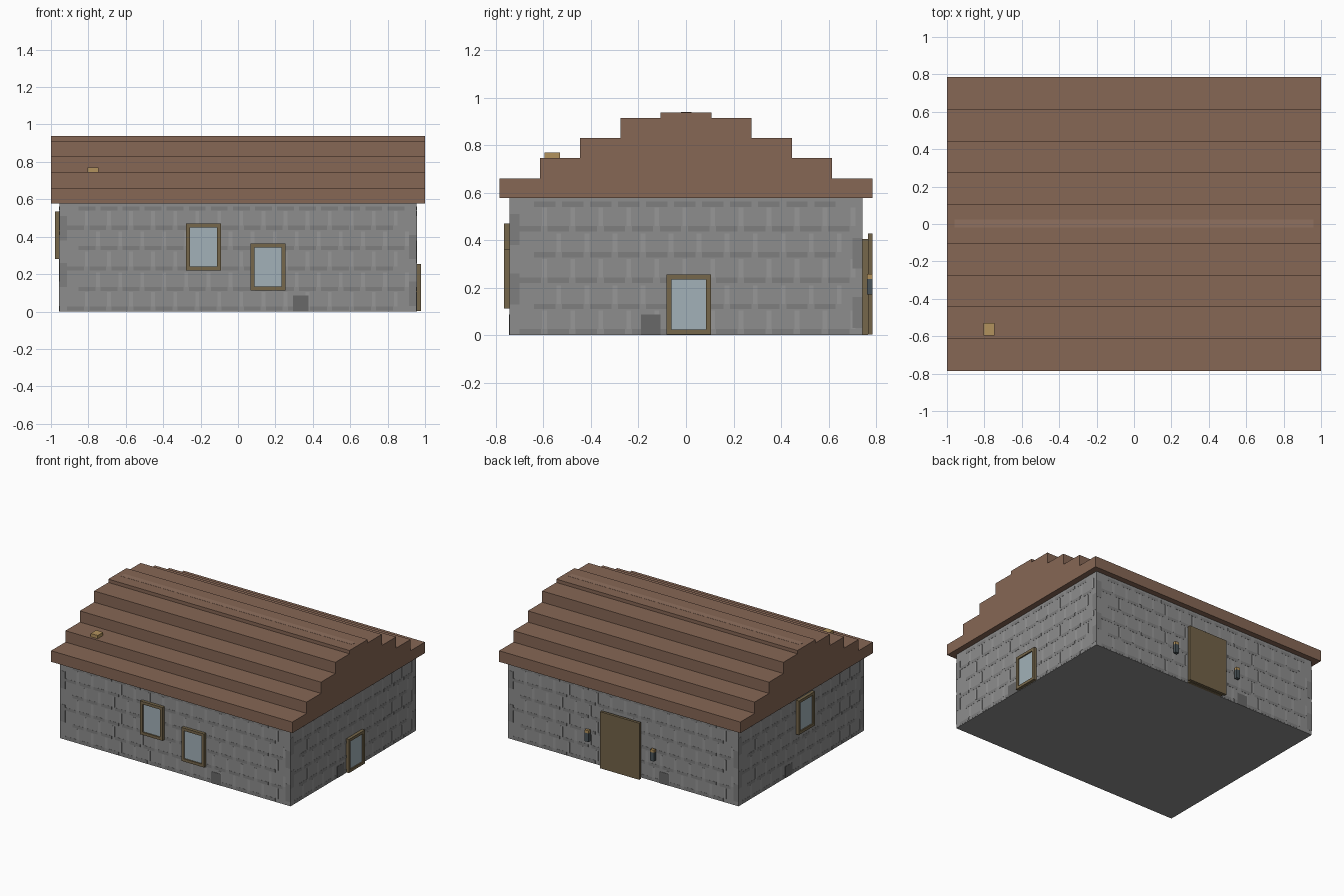
import bpy, bmesh
from mathutils import Matrix, Vector
from math import radians

if "Cube" in bpy.data.objects:
    bpy.data.objects.remove(bpy.data.objects["Cube"])

WX, WY, WH = 0.955, 0.742, 0.577          # wall half sizes and height
FACES = {"front": (0, WY, WX), "right": (90, WX, WY),
         "back": (180, WY, WX), "left": (270, WX, WY)}   # turn, distance, half width


def material(name, rgb):
    m = bpy.data.materials.new(name)
    m.diffuse_color = (*rgb, 1)
    m.use_nodes = True
    m.node_tree.nodes["Principled BSDF"].inputs["Base Color"].default_value = m.diffuse_color
    return m


ROOF = material("roof_brown", (0.24, 0.135, 0.09))
RIDGE = material("ridge_brown", (0.28, 0.165, 0.115))
STONE = material("stone", (0.27, 0.27, 0.27))
DARK = material("dark_stone", (0.21, 0.21, 0.21))
LIGHT = material("light_stone", (0.31, 0.31, 0.31))
VENT = material("vent_grey", (0.14, 0.14, 0.14))
WOOD = material("frame_wood", (0.18, 0.135, 0.07))
DOOR = material("door_wood", (0.17, 0.125, 0.065))
GLASS = material("glass", (0.36, 0.44, 0.48))
GOLD = material("gold", (0.45, 0.29, 0.11))
IRON = material("iron", (0.07, 0.09, 0.10))


def finish(bm, name, mat):
    mesh = bpy.data.meshes.new(name)
    bm.to_mesh(mesh)
    bm.free()
    mesh.materials.append(mat)
    ob = bpy.data.objects.new(name, mesh)
    bpy.context.collection.objects.link(ob)
    return ob


def boxes(name, mat, spans):
    """One object made of boxes given as (x0, x1, y0, y1, z0, z1)."""
    bm = bmesh.new()
    for x0, x1, y0, y1, z0, z1 in spans:
        mid = Vector((x0 + x1, y0 + y1, z0 + z1)) / 2
        size = (x1 - x0, y1 - y0, z1 - z0)
        bmesh.ops.create_cube(bm, size=1, matrix=Matrix.LocRotScale(mid, None, size))
    return finish(bm, name, mat)


def on_wall(name, mat, face, spans):
    """Boxes (u0, u1, z0, z1, depth0, depth1) laid on one wall face."""
    turn, dist, _ = FACES[face]
    ob = boxes(f"{face}_{name}", mat,
               [(u0, u1, -dist - d1, -dist - d0, z0, z1) for u0, u1, z0, z1, d0, d1 in spans])
    ob.data.transform(Matrix.Rotation(radians(turn), 4, "Z"))
    return ob


def window(name, face, u0, u1, z0, z1, b=0.021, d=0.023):
    on_wall(name + "_frame", WOOD, face, [
        (u0, u0 + b, z0, z1, 0, d), (u1 - b, u1, z0, z1, 0, d),
        (u0 + b, u1 - b, z0, z0 + b, 0, d), (u0 + b, u1 - b, z1 - b, z1, 0, d)])
    on_wall(name + "_glass", GLASS, face, [(u0 + b, u1 - b, z0 + b, z1 - b, 0, 0.014)])


# Main walls
boxes("walls", STONE, [(-WX, WX, -WY, WY, 0, WH)])

# Stone courses: dark ledges, light upright joints, corner stones and a low vent
ROWS = (0.005, 0.11, 0.22, 0.328, 0.437, 0.54)
for face, (_, _, half) in FACES.items():
    dark, light = [], []
    edge = half - 0.042
    for r, z in enumerate(ROWS):
        u = -edge + (0.06 if r % 2 else 0)
        while u + 0.09 < edge:
            dark.append((u, u + 0.09, z, z + 0.022, 0, 0.001))
            if r < 5:
                light.append((u + 0.095, u + 0.115, z + 0.022, z + 0.1, 0, 0.001))
            u += 0.118
    for s in (-1, 1):
        a, b = sorted((s * edge, s * half))
        for z in (0.13, 0.38) if s < 0 else (0.03, 0.28):
            dark.append((a, b, z, z + 0.13, 0, 0.001))
    on_wall("dark_courses", DARK, face, dark)
    on_wall("light_joints", LIGHT, face, light)
    v = -0.19 if face in ("right", "left") else 0.295
    on_wall("vent", VENT, face, [(v, v + 0.083, 0, 0.087, 0, 0.002)])

# Stepped roof: one profile extruded along the ridge
steps = [(0.785, 0.577), (0.785, 0.66), (0.615, 0.66), (0.615, 0.745), (0.445, 0.745),
         (0.445, 0.829), (0.275, 0.829), (0.275, 0.913), (0.108, 0.913), (0.108, 0.938)]
profile = steps + [(-y, z) for y, z in reversed(steps)]
bm = bmesh.new()
end = bm.faces.new([bm.verts.new((-1, y, z)) for y, z in profile])
ext = bmesh.ops.extrude_face_region(bm, geom=[end], use_keep_orig=True)
bmesh.ops.translate(bm, vec=(2, 0, 0),
                    verts=[v for v in ext["geom"] if isinstance(v, bmesh.types.BMVert)])
bmesh.ops.recalc_face_normals(bm, faces=bm.faces)
finish(bm, "roof", ROOF)
boxes("ridge_strip", RIDGE, [(-0.96, 0.96, -0.02, 0.023, 0.93, 0.939)])
boxes("roof_block", GOLD, [(-0.805, -0.747, -0.595, -0.53, 0.74, 0.769)])

# Windows
window("window_left", "front", -0.277, -0.09, 0.22, 0.47)
window("window_right", "front", 0.066, 0.253, 0.112, 0.363)
window("window", "right", -0.083, 0.106, 0.003, 0.255)
window("window", "left", -0.06, 0.13, 0.28, 0.535)

# Back door with its surround
on_wall("door_surround", WOOD, "back", [(-0.145, 0.145, 0, 0.405, 0, 0.023)])
on_wall("door", DOOR, "back", [(-0.162, 0.162, 0.003, 0.427, 0.023, 0.043)])

# Lamps either side of the door
for side, u in (("left", -0.275), ("right", 0.268)):
    on_wall(f"{side}_lamp_body", IRON, "back", [(u - 0.015, u + 0.015, 0.172, 0.237, 0.02, 0.043)])
    on_wall(f"{side}_lamp_cap", GOLD, "back", [(u - 0.015, u + 0.015, 0.237, 0.257, 0.02, 0.043)])
